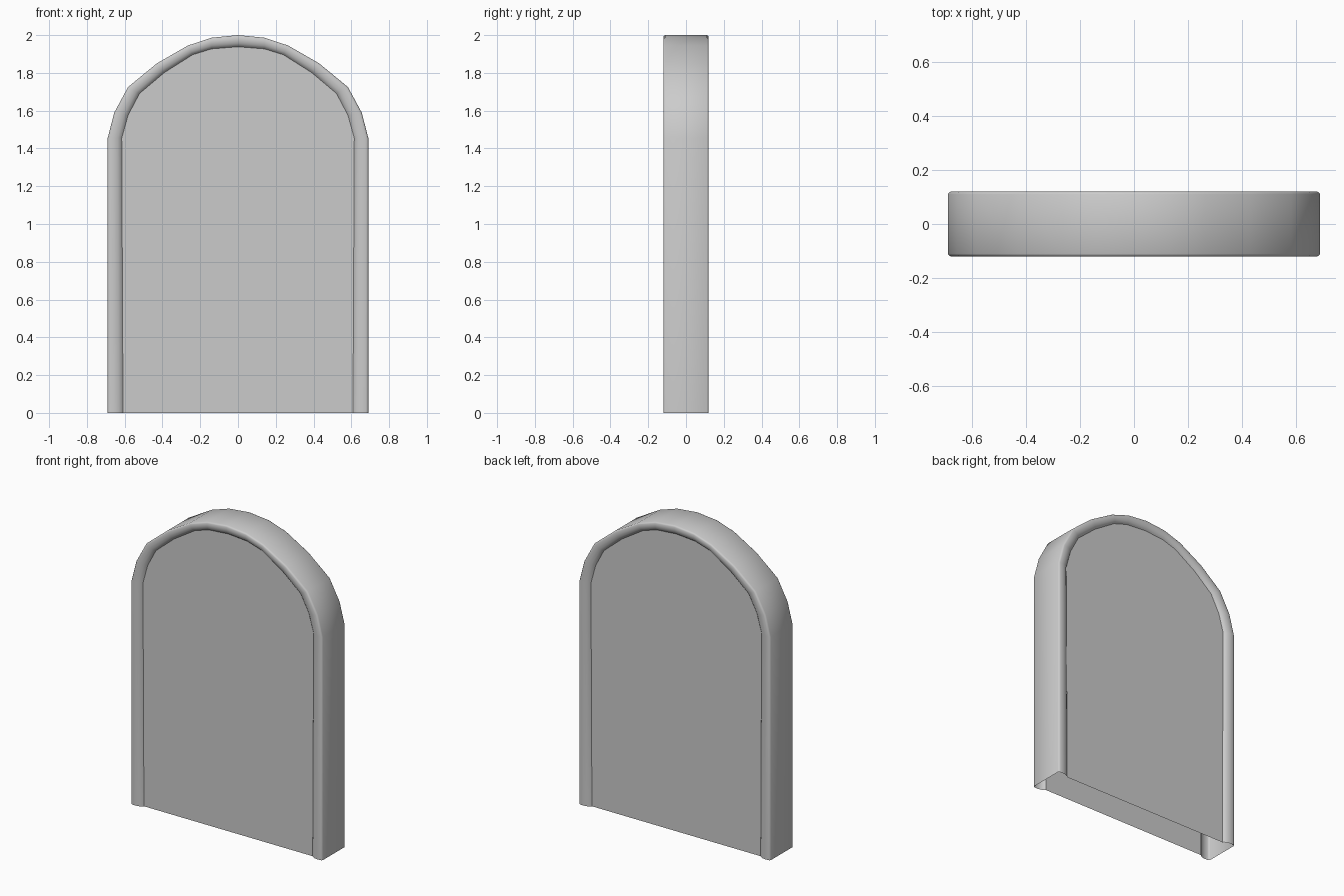
import bpy, bmesh, math

if "Cube" in bpy.data.objects:
    bpy.data.objects.remove(bpy.data.objects["Cube"])

# Right half of the arch, bottom to crown: outer and inner outlines (x, z)
OUTER = [(.69, 0), (.69, 1.455), (.655, 1.59), (.582, 1.725),
         (.43, 1.85), (.265, 1.945), (.14, 1.986), (0, 2.0)]
INNER = [(.607, 0), (.614, 1.455), (.58, 1.577), (.52, 1.69),
         (.39, 1.80), (.24, 1.895), (.14, 1.926), (0, 1.937)]
# Rounded moulding section: fraction from outer to inner outline, half depth
SECTION = [(0, .11), (.06, .117), (.15, .12), (.45, .12), (.7, .116), (.88, .108), (1, .098)]


def full(half):
    """Mirror a half outline into a whole arch."""
    return half + [(-x, z) for x, z in reversed(half[:-1])]


def outline(t):
    return full([(a + t * (c - a), b + t * (d - b))
                 for (a, b), (c, d) in zip(OUTER, INNER)])


def make(name, verts, faces, angle):
    mesh = bpy.data.meshes.new(name)
    mesh.from_pydata(verts, [], faces)
    bm = bmesh.new()
    bm.from_mesh(mesh)
    bmesh.ops.recalc_face_normals(bm, faces=bm.faces)
    bm.to_mesh(mesh)
    bm.free()
    obj = bpy.data.objects.new(name, mesh)
    bpy.context.collection.objects.link(obj)
    bpy.ops.object.select_all(action='DESELECT')
    obj.select_set(True)
    bpy.context.view_layer.objects.active = obj
    bpy.ops.object.shade_smooth_by_angle(angle=math.radians(angle))
    return obj


# Arched frame: section swept from front inner edge, round the outside, to the back
rows = [(t, -y) for t, y in reversed(SECTION)] + SECTION
verts = [(x, y, z) for t, y in rows for x, z in outline(t)]
n = len(full(OUTER))
# faces wind so that the outside of the frame faces outward
faces = [(r * n + i, (r + 1) * n + i, (r + 1) * n + i + 1, r * n + i + 1)
         for r in range(len(rows) - 1) for i in range(n - 1)]
make("arched_frame", verts, faces, 40)

# Front and back panels, set slightly behind the moulding; the base stays open
for name, y in (("front_panel", -.1), ("back_panel", .1)):
    pts = [(x, y, z) for x, z in outline(.98)]
    order = list(range(n))
    panel = make(name, pts, [order], 30)
    if panel.data.polygons[0].normal.y * y < 0:
        panel.data.flip_normals()
